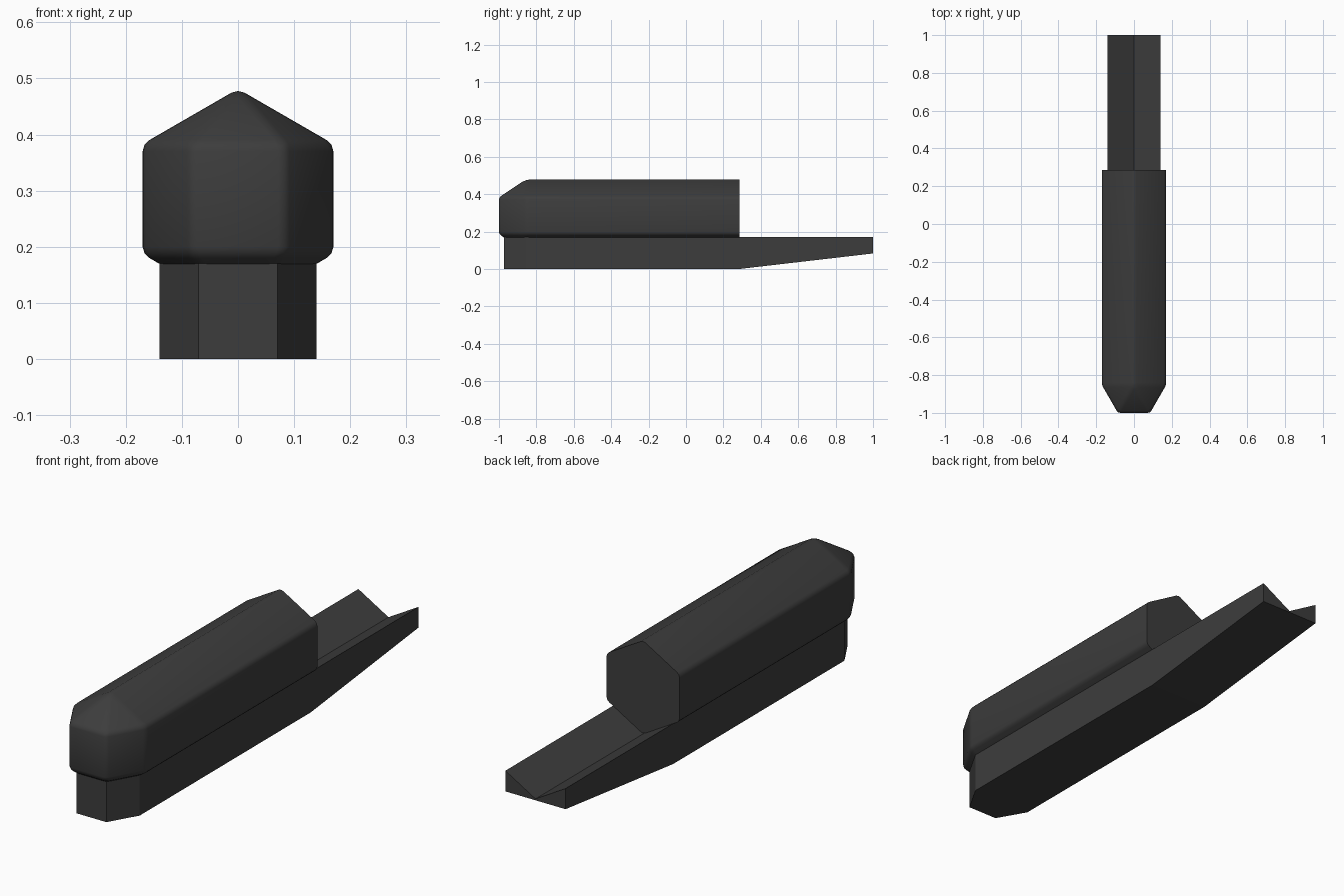
import bpy, bmesh, math

if "Cube" in bpy.data.objects:
    bpy.data.objects.remove(bpy.data.objects["Cube"])

HEX_Z = 0.285      # height of the tube axis
NOSE_Y = -0.853    # where the hexagonal nose starts
BACK_Y = 0.285     # open end of the tube
S60 = math.sin(math.radians(60))

mat = bpy.data.materials.new("dark_grey")
mat.diffuse_color = (0.046, 0.046, 0.046, 1)
mat.use_nodes = True
mat.node_tree.nodes["Principled BSDF"].inputs["Base Color"].default_value = mat.diffuse_color


def finish(name, bm):
    bmesh.ops.recalc_face_normals(bm, faces=bm.faces[:])
    mesh = bpy.data.meshes.new(name)
    bm.to_mesh(mesh)
    bm.free()
    mesh.materials.append(mat)
    obj = bpy.data.objects.new(name, mesh)
    bpy.context.collection.objects.link(obj)
    return obj


def hex_shell(bm, half_width, bevel):
    """Hexagonal prism with a faceted nose and open back; returns the rim edges."""
    r = half_width / S60
    ring = [(r * math.cos(math.radians(90 - 60 * i)),
             HEX_Z + r * math.sin(math.radians(90 - 60 * i))) for i in range(6)]
    b = [bm.verts.new((x, BACK_Y, z)) for x, z in ring]
    f = [bm.verts.new((x, NOSE_Y, z)) for x, z in ring]
    n = {i: bm.verts.new((ring[i][0] / 2, NOSE_Y - half_width * S60, ring[i][1]))
         for i in (1, 2, 4, 5)}
    faces = [bm.faces.new((b[i], b[(i + 1) % 6], f[(i + 1) % 6], f[i])) for i in range(6)]
    for tip, p, q in ((0, 1, 5), (3, 2, 4)):
        for tri in ((f[tip], f[p], n[p]), (f[tip], n[p], n[q]), (f[tip], n[q], f[q])):
            faces.append(bm.faces.new(tri))
    for quad in ((f[1], f[2], n[2], n[1]), (n[1], n[2], n[4], n[5]), (n[5], n[4], f[4], f[5])):
        faces.append(bm.faces.new(quad))
    cap = bm.faces.new(b)
    bmesh.ops.recalc_face_normals(bm, faces=faces + [cap])
    # round every crease except the rim
    edges = {e for fc in faces for e in fc.edges} - set(cap.edges)
    edges = [e for e in edges if e.calc_face_angle(0) > 0.1]
    bmesh.ops.bevel(bm, geom=edges, offset=bevel, segments=2, profile=0.5,
                    affect='EDGES', clamp_overlap=True)
    caps = [fc for fc in bm.faces
            if all(abs(v.co.y - BACK_Y) < 1e-5 for v in fc.verts)]
    bmesh.ops.delete(bm, geom=caps, context='FACES_ONLY')


# hollow hexagonal tube
bm = bmesh.new()
hex_shell(bm, 0.17, 0.013)
hex_shell(bm, 0.143, 0.004)
rim = [e for e in bm.edges if e.is_boundary]
bmesh.ops.bridge_loops(bm, edges=rim)
tube = finish("hexagonal_tube", bm)
bpy.ops.object.select_all(action='DESELECT')
tube.select_set(True)
bpy.context.view_layer.objects.active = tube
bpy.ops.object.shade_smooth_by_angle(angle=math.radians(35))

# cradle with a V groove, tapered underneath at the back
W, TOP, GROOVE, TAIL = 0.14, 0.17, 0.089, 0.083
nose = NOSE_Y - W * S60
bm = bmesh.new()
V = lambda x, y, z: bm.verts.new((x, y, z))
g_back, g_front = V(0, 1, GROOVE), V(0, NOSE_Y, GROOVE)
sides = []
for s in (1, -1):
    x = s * W
    d = dict(tb=V(x, 1, TOP), tm=V(x, BACK_Y, TOP), tf=V(x, NOSE_Y, TOP), tn=V(x / 2, nose, TOP),
             bb=V(x, 1, TAIL), bmid=V(x, BACK_Y, 0), bf=V(x, NOSE_Y, 0), bn=V(x / 2, nose, 0))
    sides.append(d)
    for keys in (("tb", "tm", "bmid", "bb"), ("tm", "tf", "bf", "bmid"), ("tf", "tn", "bn", "bf")):
        bm.faces.new([d[k] for k in keys])
    bm.faces.new((g_back, d["tb"], d["tm"], d["tf"], g_front))
    bm.faces.new((g_front, d["tf"], d["tn"]))
R, L = sides
bm.faces.new((g_front, R["tn"], L["tn"]))
bm.faces.new((R["tn"], L["tn"], L["bn"], R["bn"]))
bm.faces.new((R["bb"], R["bmid"], L["bmid"], L["bb"]))
bm.faces.new((R["bmid"], R["bf"], R["bn"], L["bn"], L["bf"], L["bmid"]))
bm.faces.new((R["tb"], g_back, L["tb"], L["bb"], R["bb"]))
finish("grooved_cradle", bm)
